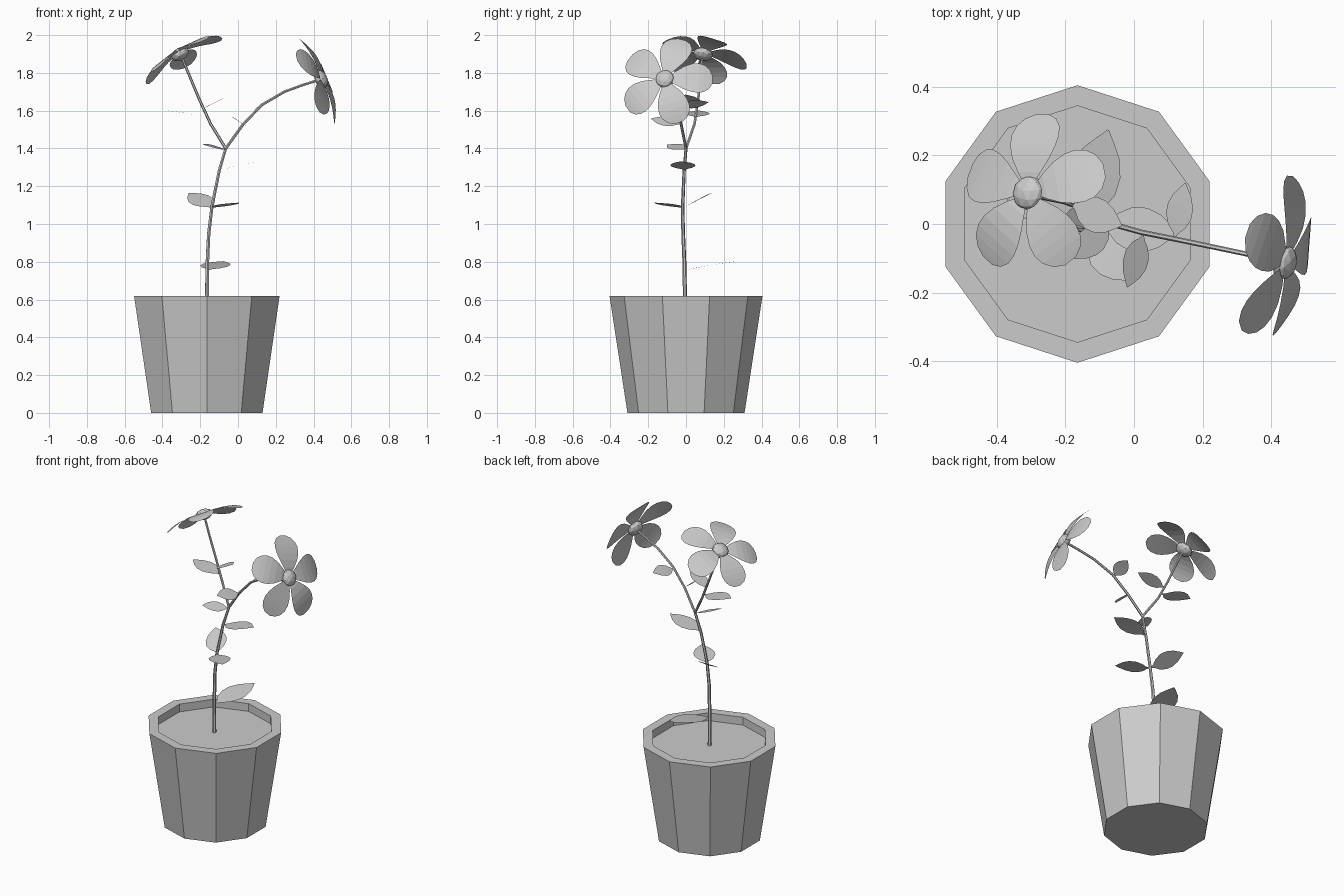
import bpy, bmesh
from math import sin, cos, radians, tau
from mathutils import Vector, Matrix

if "Cube" in bpy.data.objects:
    bpy.data.objects.remove(bpy.data.objects["Cube"])


def make_object(name, bm):
    bmesh.ops.recalc_face_normals(bm, faces=bm.faces)
    mesh = bpy.data.meshes.new(name)
    bm.to_mesh(mesh)
    bm.free()
    obj = bpy.data.objects.new(name, mesh)
    bpy.context.collection.objects.link(obj)
    return obj


def lathe(name, profile, cx, sides=10):
    """Ten-sided rings joined into walls, capped at the first and last ring."""
    bm = bmesh.new()
    rings = [[bm.verts.new((cx + r * cos(radians(90) + tau * i / sides),
                            r * sin(radians(90) + tau * i / sides), z))
              for i in range(sides)] for r, z in profile]
    for a, b in zip(rings, rings[1:]):
        for i in range(sides):
            j = (i + 1) % sides
            bm.faces.new((a[i], a[j], b[j], b[i]))
    bm.faces.new(rings[0])
    bm.faces.new(rings[-1])
    return make_object(name, bm)


def stem(name, points, r0, r1):
    """Thin tapered six-sided tube along a path."""
    cu = bpy.data.curves.new(name, 'CURVE')
    cu.dimensions = '3D'
    cu.bevel_depth = 1.0
    cu.bevel_resolution = 1
    cu.use_fill_caps = True
    sp = cu.splines.new('POLY')
    sp.use_smooth = False
    sp.points.add(len(points) - 1)
    for i, p in enumerate(points):
        sp.points[i].co = (*p, 1)
        sp.points[i].radius = r0 + (r1 - r0) * i / (len(points) - 1)
    obj = bpy.data.objects.new(name, cu)
    bpy.context.collection.objects.link(obj)


def blade(bm, matrix, profile):
    """Strip of quads along local x; profile holds (x, half width, height)."""
    rows = [[bm.verts.new(matrix @ Vector((x, s * w, h))) for s in (-1, 1)]
            for x, w, h in profile]
    for a, b in zip(rows, rows[1:]):
        bm.faces.new((a[0], b[0], b[1], a[1]))


def frame(origin, x_hint, normal):
    """Matrix with z along normal and x as near x_hint as possible."""
    n = Vector(normal).normalized()
    x = Vector(x_hint)
    x = (x - n * x.dot(n)).normalized()
    m = Matrix((x, n.cross(x), n)).transposed().to_4x4()
    m.translation = Vector(origin)
    return m


def leaf(name, base, tip, width, normal=(0, 0, 1)):
    base, tip = Vector(base), Vector(tip)
    d = tip - base
    n = Vector(normal)
    n = n - d * (n.dot(d) / d.length_squared)
    shape = [(0, .02), (.1, .1), (.22, .34), (.4, .5), (.58, .5),
             (.76, .37), (.9, .17), (1, .01)]
    bm = bmesh.new()
    blade(bm, frame(base, d, n),
          [(t * d.length, w * width, .05 * d.length * t * (1 - t)) for t, w in shape])
    make_object(name, bm)


def flower(name, centre, x_hint, normal, radius, turn):
    m = frame(centre, x_hint, normal)
    shape = [(.1, .06), (.25, .16), (.42, .26), (.58, .32), (.72, .335),
             (.84, .305), (.94, .22), (1, .09)]
    bm = bmesh.new()
    for i in range(5):
        rot = Matrix.Rotation(radians(turn + 72 * i), 4, 'Z')
        blade(bm, m @ rot, [(t * radius, w * radius,
                             radius * (.25 * t - .4 * t * t)) for t, w in shape])
    make_object(name + "_petals", bm)
    # rounded flower centre
    bm = bmesh.new()
    bmesh.ops.create_icosphere(bm, subdivisions=2, radius=.051,
                               matrix=m @ Matrix.Diagonal((1, 1, .65, 1)))
    make_object(name + "_centre", bm)


# pot and soil
lathe("pot", [(.31, 0), (.405, .62), (.345, .62), (.345, .57)], -.165)

# main stem and its two branches
fork = (-.065, 0, 1.4)
stem("main_stem", [(-.165, -.005, .56), (-.163, -.008, .78), (-.155, -.015, .95),
                   (-.138, -.018, 1.09), (-.10, -.01, 1.28), fork], .011, .008)
stem("left_branch", [fork, (-.145, .045, 1.53), (-.205, .065, 1.66),
                     (-.255, .075, 1.78), (-.303, .088, 1.895)], .008, .007)
stem("right_branch", [fork, (.025, -.025, 1.525), (.125, -.045, 1.63),
                      (.245, -.07, 1.70), (.34, -.09, 1.735), (.435, -.11, 1.765)],
     .008, .007)

# leaves: base, tip, width, facing
leaves = [
    ((-.162, -.008, .755), (-.075, .275, .803), .15, (0, -.17, 1)),
    ((-.138, -.015, 1.085), (-.26, .14, 1.165), .125, (0, -.5, .87)),
    ((-.138, -.018, 1.085), (.005, -.165, 1.113), .125, (-.1, .1, 1)),
    ((-.098, -.008, 1.285), (.13, -.025, 1.332), .13, (-.2, 0, 1)),
    ((-.065, 0, 1.395), (-.185, -.10, 1.42), .085, (.1, -.3, 1)),
    ((.028, -.027, 1.527), (-.02, -.185, 1.558), .085, (.55, 0, .83)),
    ((.118, -.043, 1.62), (.15, .12, 1.645), .085, (-.45, 0, .85)),
    ((-.165, .052, 1.565), (-.37, .07, 1.60), .125, (.2, 0, 1)),
    ((-.185, .058, 1.61), (-.035, -.005, 1.685), .10, (-.45, 0, 1)),
]
for i, spec in enumerate(leaves):
    leaf(f"leaf_{i + 1}", *spec)

# two five-petalled flowers
flower("left_flower", (-.307, .09, 1.9), (1, 0, 0), (-.6, .2, 1), .24, 12)
flower("right_flower", (.44, -.112, 1.767), (0, 1, 0), (1, -.22, .42), .25, -2)
